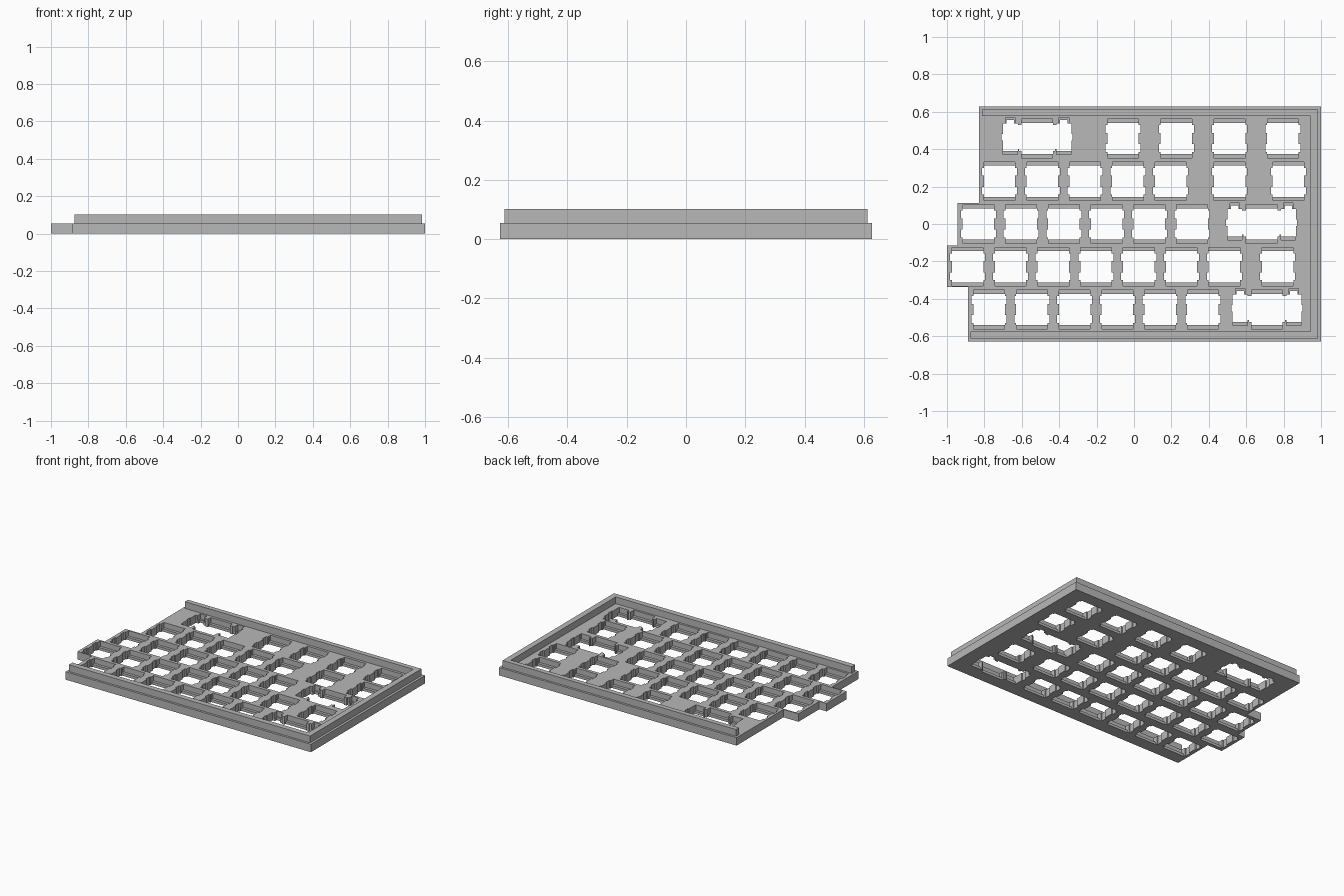
import bpy, bmesh

if "Cube" in bpy.data.objects:
    bpy.data.objects.remove(bpy.data.objects["Cube"])

BASE_TOP, RIM_TOP, LEDGE = 0.055, 0.102, 0.018
PITCH = 0.2286

grey = bpy.data.materials.new("plain_grey")
grey.diffuse_color = (0.48, 0.48, 0.48, 1)
grey.use_nodes = True
grey.node_tree.nodes["Principled BSDF"].inputs["Base Color"].default_value = grey.diffuse_color


def prisms(name, outlines, z0, z1):
    """Extrude closed xy outlines from z0 to z1 into one object."""
    bm = bmesh.new()
    for pts in outlines:
        lo = [bm.verts.new((x, y, z0)) for x, y in pts]
        hi = [bm.verts.new((x, y, z1)) for x, y in pts]
        bm.faces.new(lo)
        bm.faces.new(hi)
        n = len(pts)
        for i in range(n):
            j = (i + 1) % n
            bm.faces.new((lo[i], lo[j], hi[j], hi[i]))
    bmesh.ops.recalc_face_normals(bm, faces=bm.faces)
    me = bpy.data.meshes.new(name)
    bm.to_mesh(me)
    bm.free()
    me.materials.append(grey)
    ob = bpy.data.objects.new(name, me)
    bpy.context.collection.objects.link(ob)
    return ob


def rect(x0, x1, y0, y1):
    return [(x0, y0), (x1, y0), (x1, y1), (x0, y1)]


def mirrored(half, cx, cy):
    """Close a right-hand half outline by mirroring it in x."""
    full = half + [(-x, y) for x, y in reversed(half)]
    return [(cx + x, cy + y) for x, y in full]


# right halves of the openings, from bottom to top
side = [(0.084, 0.03), (0.0936, 0.03), (0.0936, 0.071), (0.084, 0.071), (0.084, 0.084)]
SWITCH = [(x, -y) for x, y in reversed(side)] + side
WIDE = [(0.084, -0.084), (0.084, -0.066), (0.096, -0.066), (0.096, -0.056),
        (0.1033, -0.056), (0.1033, -0.068), (0.1833, -0.068), (0.1833, -0.01),
        (0.19, -0.01), (0.19, 0.025), (0.1833, 0.025), (0.1833, 0.081),
        (0.163, 0.081), (0.163, 0.1), (0.123, 0.1), (0.123, 0.081),
        (0.1033, 0.081), (0.1033, 0.072), (0.084, 0.072), (0.084, 0.084)]


def run(start, count):
    return [start + i * PITCH for i in range(count)]


# rows from back to front: ordinary openings, wide openings
rows = [
    ([-0.059, 0.226, 0.511, 0.796], [-0.518]),
    (run(-0.719, 5) + [0.511, 0.825], []),
    (run(-0.832, 6), [0.682]),
    (run(-0.889, 7) + [0.768], []),
    (run(-0.775, 6), [0.711]),
]

holes, pockets = [], []
for r, (single, wide) in enumerate(rows):
    cy = (2 - r) * PITCH
    for cx in single + wide:
        pockets.append(rect(cx - 0.083, cx + 0.083, cy - 0.103, cy + 0.103))
    holes += [mirrored(SWITCH, cx, cy) for cx in single]
    for cx in wide:
        holes.append(mirrored(WIDE, cx, cy))
        for s in (-1, 1):
            sx = cx + s * 0.1433
            pockets.append([(sx - 0.039, cy - 0.085), (sx + 0.039, cy - 0.085),
                            (sx + 0.039, cy + 0.08), (sx + 0.026, cy + 0.08),
                            (sx + 0.026, cy + 0.113), (sx - 0.026, cy + 0.113),
                            (sx - 0.026, cy + 0.08), (sx - 0.039, cy + 0.08)])

# base plate with stepped left edge
plate = prisms("base_plate", [[
    (-0.887, -0.627), (1, -0.627), (1, 0.627), (-0.828, 0.627), (-0.828, 0.112),
    (-0.944, 0.112), (-0.944, -0.116), (-1, -0.116), (-1, -0.338), (-0.887, -0.338)]],
    0, BASE_TOP)

# cut pockets from above, then the through openings
for name, outlines, z0 in (("pocket_cutter", pockets, LEDGE), ("hole_cutter", holes, -0.1)):
    cutter = prisms(name, outlines, z0, 0.2)
    cutter.hide_render = True
    mod = plate.modifiers.new(name, 'BOOLEAN')
    mod.operation = 'DIFFERENCE'
    mod.solver = 'EXACT'
    mod.object = cutter
    bpy.context.view_layer.objects.active = plate
    bpy.ops.object.modifier_apply(modifier=name)
    bpy.data.objects.remove(cutter)

# raised rim on the back, right and front edges
prisms("raised_rim", [[
    (-0.873, -0.612), (0.983, -0.612), (0.983, 0.612), (-0.814, 0.612),
    (-0.814, 0.578), (0.943, 0.578), (0.943, -0.574), (-0.873, -0.574)]],
    BASE_TOP, RIM_TOP)
